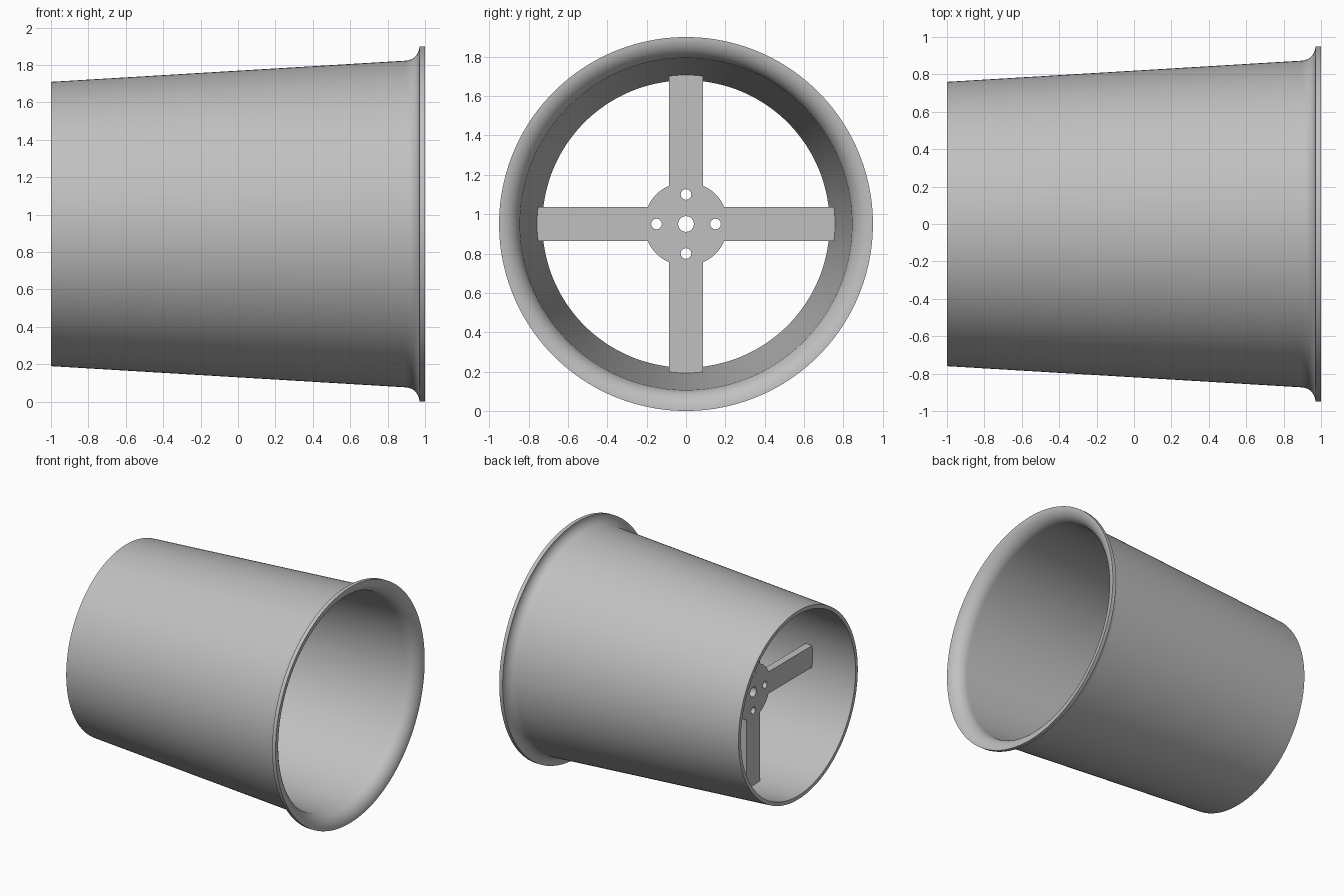
import bpy
import bmesh
from math import sin, cos, pi, asin, radians
from mathutils import Matrix, Vector

AXIS_Z = 0.95          # height of the horizontal axis
SEGMENTS = 160

cube = bpy.data.objects.get("Cube")
if cube:
    bpy.data.objects.remove(cube, do_unlink=True)

grey = bpy.data.materials.new("plain grey")
grey.use_nodes = True
colour = (0.53, 0.53, 0.53, 1)
grey.diffuse_color = colour
grey.node_tree.nodes["Principled BSDF"].inputs["Base Color"].default_value = colour


def arc(cx, cy, r, a0, a1, n):
    """Points along a circular arc."""
    return [(cx + r * cos(a0 + (a1 - a0) * i / n),
             cy + r * sin(a0 + (a1 - a0) * i / n)) for i in range(n + 1)]


def add_object(name, mesh):
    obj = bpy.data.objects.new(name, mesh)
    bpy.context.collection.objects.link(obj)
    mesh.materials.clear()
    mesh.materials.append(grey)
    bpy.ops.object.select_all(action='DESELECT')
    obj.select_set(True)
    bpy.context.view_layer.objects.active = obj
    bpy.ops.object.shade_smooth_by_angle(angle=radians(30))
    return obj


# Tapered sleeve with a flared lip: closed (x, radius) profile spun about x
outer_flare = arc(0.893, 0.95, 0.077, -pi / 2, 0, 12)
inner_flare = arc(0.893, 0.95, 0.107, 0, -pi / 2, 12)
profile = [(-1, 0.76)] + outer_flare + inner_flare + [(-1, 0.73)]
bm = bmesh.new()
verts = [bm.verts.new((x, 0, r)) for x, r in profile]
edges = [bm.edges.new((v, verts[i - 1])) for i, v in enumerate(verts)]
bmesh.ops.spin(bm, geom=verts + edges, cent=(0, 0, 0), axis=(1, 0, 0),
               angle=2 * pi, steps=SEGMENTS, use_merge=True)
bmesh.ops.remove_doubles(bm, verts=bm.verts, dist=1e-5)
bmesh.ops.recalc_face_normals(bm, faces=bm.faces)
bm.transform(Matrix.Translation((0, 0, AXIS_Z)))
sleeve_mesh = bpy.data.meshes.new("flared_sleeve")
bm.to_mesh(sleeve_mesh)
bm.free()
add_object("flared_sleeve", sleeve_mesh)

# Four-spoke bracket: flat outline with holes, extruded along x
HALF_WIDTH, HUB_R, TIP_R = 0.0875, 0.213, 0.757
tip, root = asin(HALF_WIDTH / TIP_R), asin(HALF_WIDTH / HUB_R)
outline = []
for k in range(4):
    a = k * pi / 2
    outline += arc(0, 0, TIP_R, a - tip, a + tip, 6)
    outline += arc(0, 0, HUB_R, a + root, a + pi / 2 - root, 14)
holes = [arc(0, 0, 0.04, 0, 2 * pi, 32)[:-1]]
for k in range(4):
    a = k * pi / 2
    holes.append(arc(0.15 * cos(a), 0.15 * sin(a), 0.027, 0, 2 * pi, 24)[:-1])

curve = bpy.data.curves.new("bracket_outline", 'CURVE')
curve.dimensions = '2D'
curve.fill_mode = 'BOTH'
curve.extrude = 0.03
for loop in [outline] + holes:
    spline = curve.splines.new('POLY')
    spline.points.add(len(loop) - 1)
    for p, (u, v) in zip(spline.points, loop):
        p.co = (u, v, 0, 1)
    spline.use_cyclic_u = True
helper = bpy.data.objects.new("bracket_outline", curve)
bpy.context.collection.objects.link(helper)
bpy.context.view_layer.update()
evaluated = helper.evaluated_get(bpy.context.evaluated_depsgraph_get())
bracket_mesh = bpy.data.meshes.new_from_object(evaluated)
bpy.data.objects.remove(helper, do_unlink=True)

# Stand the bracket upright across the sleeve (local x, y, z -> y, z, x)
upright = Matrix(((0, 0, 1), (1, 0, 0), (0, 1, 0))).to_4x4()
bracket_mesh.transform(Matrix.Translation(Vector((-0.57, 0, AXIS_Z))) @ upright)
bm = bmesh.new()
bm.from_mesh(bracket_mesh)
bmesh.ops.remove_doubles(bm, verts=bm.verts, dist=1e-5)
bmesh.ops.recalc_face_normals(bm, faces=bm.faces)
bm.to_mesh(bracket_mesh)
bm.free()
add_object("spoked_bracket", bracket_mesh)
